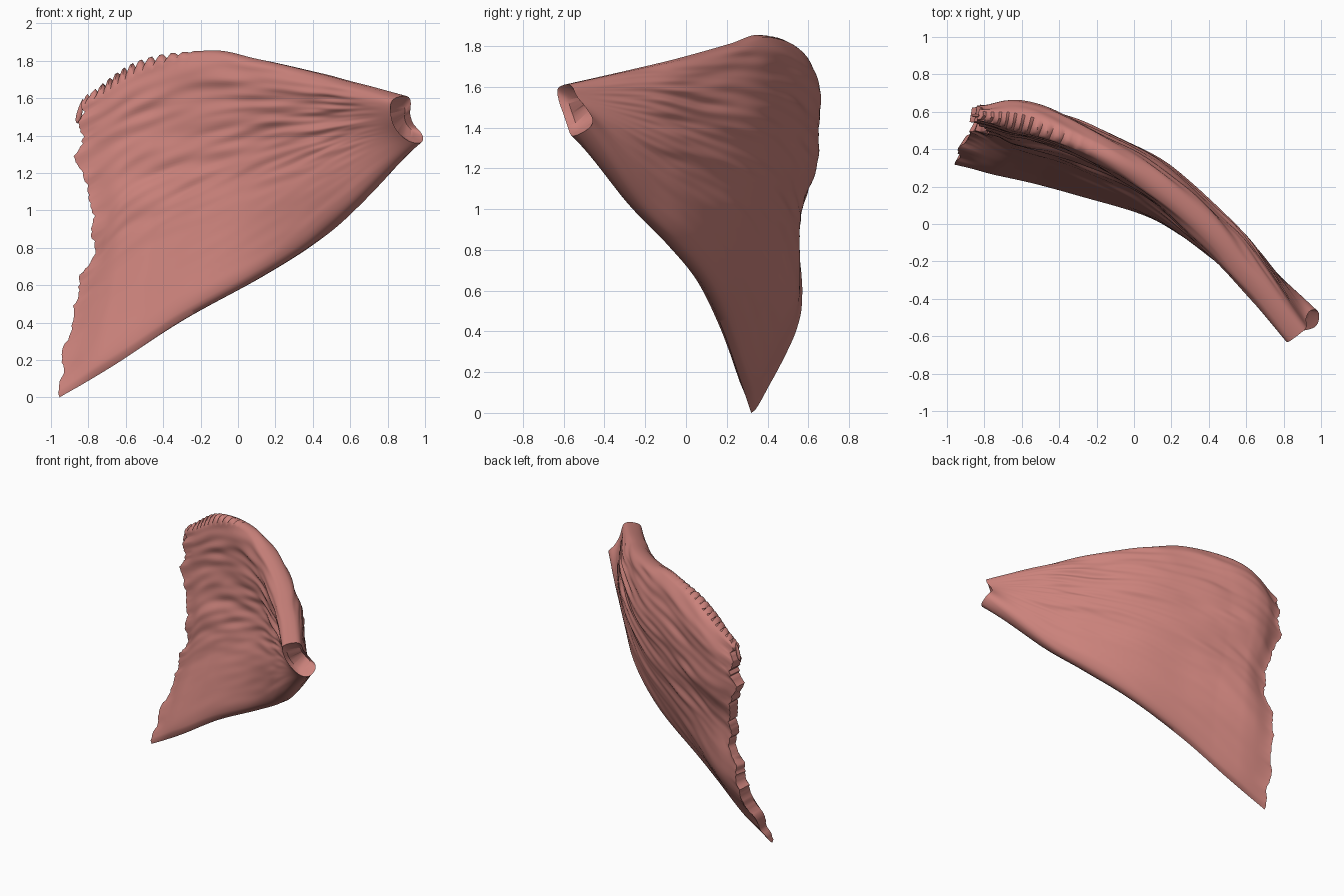
import bpy
import bmesh
import math
import random
from mathutils import Vector, noise

random.seed(4)
if "Cube" in bpy.data.objects:
    bpy.data.objects.remove(bpy.data.objects["Cube"], do_unlink=True)

ALONG, ACROSS = 120, 100   # samples along the fibres / from lower to upper border

# Fibre lines from the narrow tendon end to the broad end, lowest line first
FIBRES = [
    [(.99, -.5, 1.38), (.64, -.27, 1.03), (.4, -.07, .82), (.1, .08, .63),
     (-.3, .18, .41), (-.65, .26, .18), (-.95, .32, 0)],
    [(.92, -.52, 1.42), (.63, -.25, 1.22), (.4, -.05, 1.1), (.1, .16, .97),
     (-.25, .31, .82), (-.55, .42, .68), (-.86, .52, .48)],
    [(.88, -.55, 1.48), (.62, -.22, 1.38), (.4, -.01, 1.32), (.1, .23, 1.25),
     (-.25, .4, 1.15), (-.55, .49, 1.05), (-.76, .52, .9)],
    [(.87, -.58, 1.54), (.62, -.25, 1.53), (.4, -.01, 1.53), (.1, .25, 1.53),
     (-.25, .44, 1.5), (-.55, .54, 1.43), (-.85, .58, 1.3)],
    [(.87, -.60, 1.61), (.62, -.29, 1.68), (.4, -.04, 1.74), (.1, .21, 1.81),
     (-.15, .36, 1.855), (-.53, .52, 1.79), (-.8, .58, 1.61)],
]
FIBRES = [[Vector(p) for p in line] for line in FIBRES]


def spline(points, t):
    """Smooth curve through the points, t from 0 to 1."""
    pts = [2 * points[0] - points[1], *points, 2 * points[-1] - points[-2]]
    s = min(max(t, 0), 1) * (len(points) - 1)
    i = min(int(s), len(points) - 2)
    f = s - i
    a, b, c, d = pts[i:i + 4]
    return 0.5 * (2 * b + (c - a) * f + (2 * a - 5 * b + 4 * c - d) * f ** 2
                  + (3 * b - a - 3 * c + d) * f ** 3)


def sheet(u, v):
    return spline([spline(line, u) for line in FIBRES], v)


def smooth(lo, hi, t):
    t = min(max((t - lo) / (hi - lo), 0), 1)
    return t * t * (3 - 2 * t)


def wrinkle(u, v, seed):
    """Ridges that run along the fibres and are strongest in the upper part."""
    strength = 0.3 + 0.7 * smooth(0.2, 0.6, v)
    strength *= smooth(0.02, 0.25, u) * (1 - 0.5 * smooth(0.75, 1, u))
    broad = noise.noise(Vector((u * 3, v * 9 + u, seed)))
    fine = noise.noise(Vector((u * 7, v * 22 + 3 * u, seed + 7)))
    return strength * (0.02 * broad + 0.016 * fine)


# Ragged outline of the broad end
tears = [random.uniform(-0.008, 0.008)
         + 0.05 * noise.noise(Vector((j * 0.13, 3, 1))) for j in range(ACROSS + 1)]


def surface_point(u, j, side):
    v = j / ACROSS
    p = sheet(u, v)
    e = 0.01
    du = sheet(min(u + e, 1), v) - sheet(max(u - e, 0), v)
    dv = sheet(u, min(v + e, 1)) - sheet(u, max(v - e, 0))
    n = du.cross(dv).normalized()

    # Belly thickness, thinned at the broad end
    half = 0.07 + 0.025 * math.sin(math.pi * min(u * 1.3, 1))
    half *= 1 - 0.5 * smooth(0.87, 1, u)

    # Swellings at the back of the broad end, with a dip between them
    if side > 0:
        swell = 0.035 * smooth(0.5, 0.65, v) + 0.03 * math.exp(-((v - 0.24) / 0.1) ** 2)
        half += swell * smooth(0.6, 0.85, u) * (1 - 0.6 * smooth(0.92, 1, u))

    # Bevelled lower border, blunter upper border
    blunt = 6 if v < 0.5 else 9
    rim = (1 - abs(2 * v - 1) ** blunt) ** 0.45
    p = p + n * (side * half + wrinkle(u, v, 2 + side)) * rim

    # Torn broad edge and small teeth along the front of the upper border
    p.x += tears[j] * smooth(0.93, 1, u)
    if side < 0:
        teeth = smooth(0.94, 0.98, v) * smooth(0.68, 0.8, u)
        p.z += teeth * 0.02 * math.sin(u * ALONG * 2.1)
    return p


bm = bmesh.new()


def bridge(a, b):
    for k in range(len(a)):
        m = (k + 1) % len(a)
        bm.faces.new((a[k], a[m], b[m], b[k]))


def cap(ring):
    """Close a ring by joining its front half to its back half."""
    for j in range(ACROSS):
        quad = [ring[j], ring[j + 1], ring[-j - 1], ring[-j]]
        bm.faces.new(list(dict.fromkeys(quad)))


# Closed cross-sections swept from the tendon to the broad end
rings = []
for i in range(ALONG + 1):
    u = i / ALONG
    outline = [surface_point(u, j, -1) for j in range(ACROSS + 1)]
    outline += [surface_point(u, j, 1) for j in range(ACROSS - 1, 0, -1)]
    rings.append([bm.verts.new(p) for p in outline])
for a, b in zip(rings, rings[1:]):
    bridge(a, b)
cap(rings[-1])

# Shallow hollow in the tendon end
centre = sum((vert.co for vert in rings[0]), Vector()) / len(rings[0])
inward = (sheet(0.06, 0.5) - sheet(0, 0.5)).normalized()
previous = rings[0]
for scale, depth in ((0.92, 0.01), (0.7, 0.04)):
    inner = [bm.verts.new(centre + (vert.co - centre) * scale + inward * depth)
             for vert in rings[0]]
    bridge(previous, inner)
    previous = inner
cap(previous)
bmesh.ops.recalc_face_normals(bm, faces=bm.faces)

# Muscle colour
flesh = bpy.data.materials.new("flesh")
flesh.use_nodes = True
colour = (0.6, 0.225, 0.2, 1)
flesh.diffuse_color = colour
flesh.node_tree.nodes["Principled BSDF"].inputs["Base Color"].default_value = colour


def add_object(name, source):
    mesh = bpy.data.meshes.new(name)
    source.to_mesh(mesh)
    source.free()
    mesh.materials.append(flesh)
    obj = bpy.data.objects.new(name, mesh)
    bpy.context.collection.objects.link(obj)
    bpy.ops.object.select_all(action="DESELECT")
    obj.select_set(True)
    bpy.context.view_layer.objects.active = obj
    bpy.ops.object.shade_smooth_by_angle(angle=math.radians(50))
    return obj


add_object("fan_muscle", bm)

# Loose sliver beside the upper corner
sliver = bmesh.new()
bmesh.ops.create_uvsphere(sliver, u_segments=10, v_segments=8, radius=1)
for vert in sliver.verts:
    x, y, z = vert.co
    vert.co = (0.015 * x * (1 - 0.4 * z) + 0.015 * z, 0.01 * y, 0.065 * z)
fragment = add_object("loose_fibre", sliver)
fragment.location = (-0.845, 0.58, 1.53)
